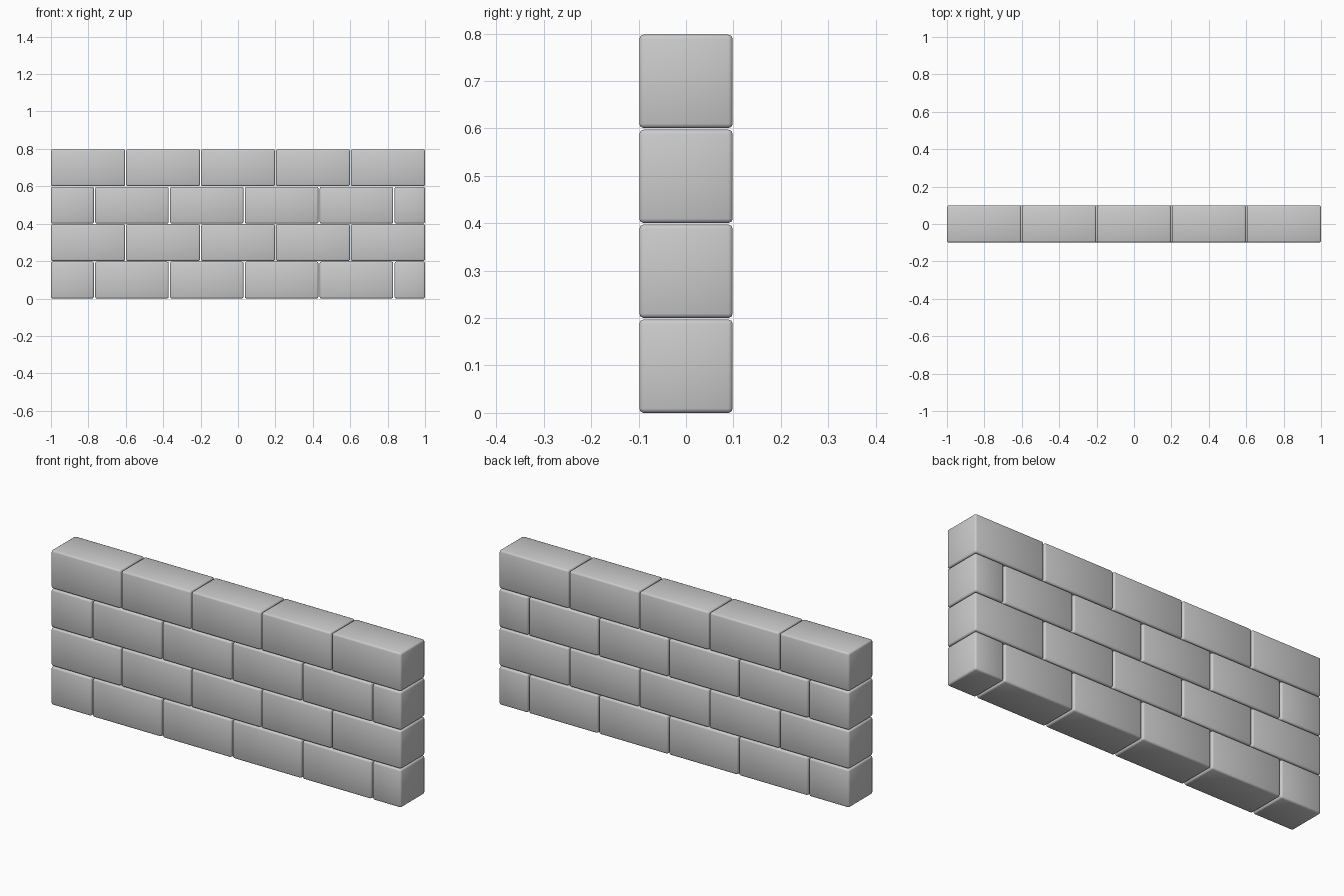
import bpy

if "Cube" in bpy.data.objects:
    bpy.data.objects.remove(bpy.data.objects["Cube"])

PITCH = 0.4007       # length of one block plus joint
ROW = 0.2003         # height of one course plus joint
SIZE = 0.197         # block height and depth


def block(name, x0, x1, z0):
    """One block with softly rounded edges."""
    bpy.ops.mesh.primitive_cube_add(size=1, location=((x0 + x1) / 2, 0, z0 + SIZE / 2))
    ob = bpy.context.object
    ob.name = name
    ob.scale = (x1 - x0, SIZE, SIZE)
    bpy.ops.object.transform_apply(location=False, rotation=False, scale=True)
    bevel = ob.modifiers.new("rounded_edges", "BEVEL")
    bevel.width = 0.009
    bevel.segments = 2
    bpy.ops.object.shade_smooth()


def course(row, joints, gap):
    """A row of blocks split at the given joint centres."""
    starts = [-1.0] + [j + gap / 2 for j in joints]
    ends = [j - gap / 2 for j in joints] + [1.0]
    for i, (a, b) in enumerate(zip(starts, ends)):
        block(f"block_row{row + 1}_{i + 1}", a, b, row * ROW)


# Alternating courses: cut blocks at both ends, then five whole blocks
for row in range(4):
    if row % 2 == 0:
        course(row, [-0.767 + PITCH * 0.9985 * i for i in range(5)], 0.007)
    else:
        course(row, [PITCH * (i - 1.5) for i in range(4)], 0.005)
